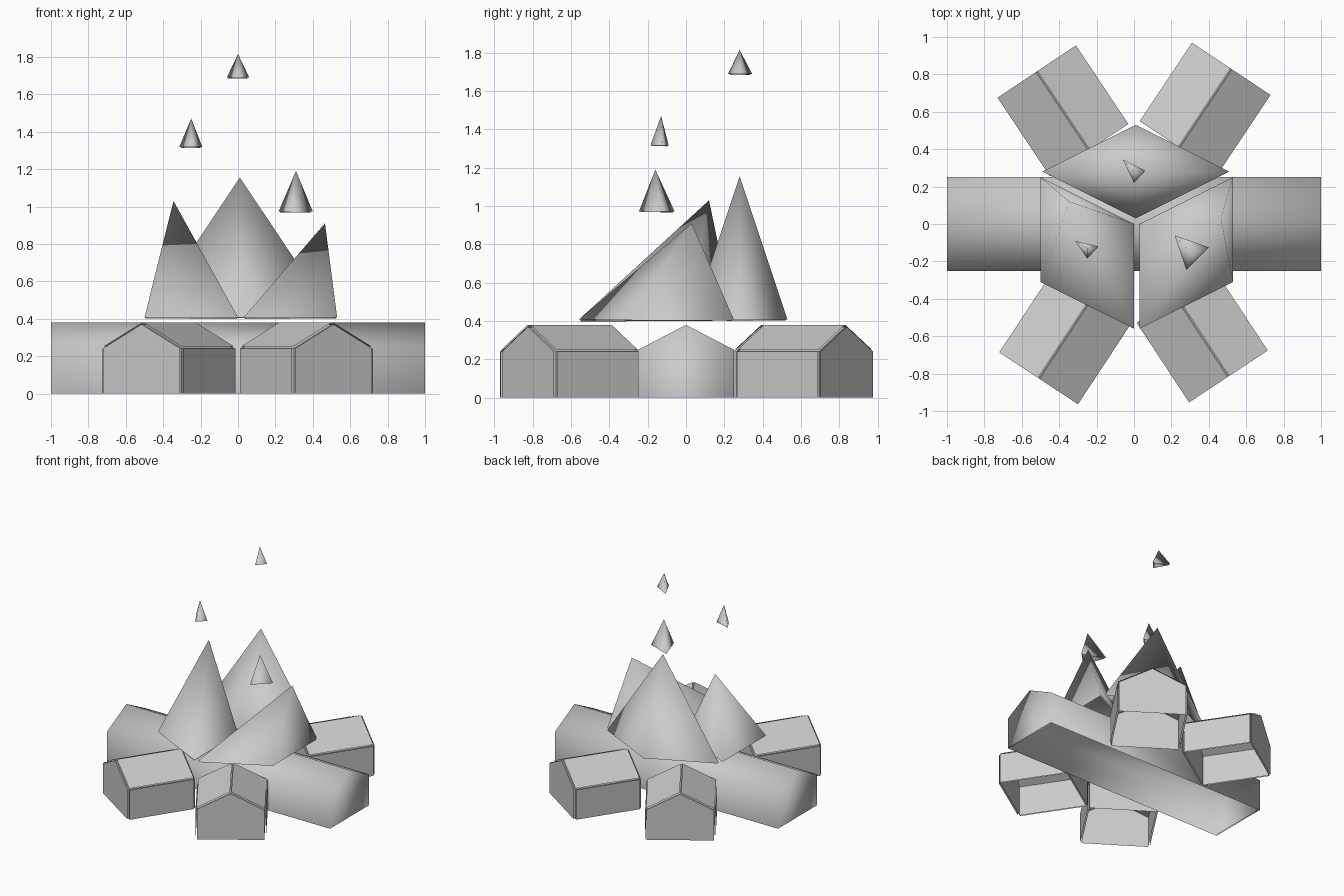
import bpy, bmesh, math
from mathutils import Vector

if "Cube" in bpy.data.objects:
    bpy.data.objects.remove(bpy.data.objects["Cube"])

GAP = 0.011  # distance between each part and its outline shell


def finish(name, bm, angle, flip=False):
    bm.normal_update()
    if flip:
        bmesh.ops.reverse_faces(bm, faces=bm.faces)
    me = bpy.data.meshes.new(name)
    bm.to_mesh(me)
    bm.free()
    ob = bpy.data.objects.new(name, me)
    bpy.context.collection.objects.link(ob)
    bpy.ops.object.select_all(action='DESELECT')
    ob.select_set(True)
    bpy.context.view_layer.objects.active = ob
    bpy.ops.object.shade_smooth_by_angle(angle=math.radians(angle))


# make an open-bottomed part plus a thin reversed outline shell around it
# split: the shell's faces come apart at the edges; otherwise bm is the shell itself
def outlined(name, bm, split):
    bmesh.ops.recalc_face_normals(bm, faces=bm.faces)
    bottom = [f for f in bm.faces if f.normal.z < -0.99]
    bmesh.ops.delete(bm, geom=bottom, context='FACES_ONLY')
    bm.normal_update()
    other = bm.copy()
    other.normal_update()
    if split:
        bmesh.ops.split_edges(other, edges=other.edges)
        other.normal_update()
        for f in other.faces:
            for v in f.verts:
                v.co += f.normal * GAP
        finish(name, bm, 30)
        finish(name + "_shell", other, 30, True)
    else:
        moves = [(v, v.normal * GAP) for v in other.verts]
        for v, m in moves:
            v.co -= m
        finish(name, other, 180)
        finish(name + "_shell", bm, 180, True)


# log: house profile swept between two ground points
def log(name, start, end, w, z1, z2, split):
    profile = [(-w, 0), (w, 0), (w, z1), (0, z2), (-w, z1)]
    a, b = Vector((*start, 0)), Vector((*end, 0))
    d = (b - a).normalized()
    side = Vector((-d.y, d.x, 0))
    bm = bmesh.new()
    rings = [[bm.verts.new(p + side * u + Vector((0, 0, z))) for u, z in profile]
             for p in (a, b)]
    for i in range(5):
        j = (i + 1) % 5
        bm.faces.new((rings[0][i], rings[0][j], rings[1][j], rings[1][i]))
    for r in rings:
        bm.faces.new(r)
    outlined(name, bm, split)


# flame: leaning pyramid from a base outline and a tip
def flame(name, base, z, tip):
    bm = bmesh.new()
    vs = [bm.verts.new((x, y, z)) for x, y in base]
    t = bm.verts.new(tip)
    bm.faces.new(vs)
    for i, v in enumerate(vs):
        bm.faces.new((v, vs[(i + 1) % len(vs)], t))
    outlined(name, bm, False)


# one long log with four short logs leaning in at the corners
log("long_log", (-1, 0), (1, 0), 0.25, 0.25, 0.38, False)
for name, start, end in (
        ("back_left", (-0.24, 0.395), (-0.52, 0.815)),
        ("back_right", (0.24, 0.41), (0.52, 0.83)),
        ("front_left", (-0.23, -0.40), (-0.51, -0.825)),
        ("front_right", (0.225, -0.39), (0.505, -0.815))):
    log("short_log_" + name, start, end, 0.247, 0.241, 0.37, True)

# three large four-sided flames
flame("flame_back", [(-0.49, 0.28), (0.01, 0.03), (0.51, 0.28), (0.01, 0.53)],
      0.407, (0.01, 0.28, 1.155))
flame("flame_left", [(-0.5, 0.25), (-0.5, -0.31), (0, -0.56), (0, 0)],
      0.407, (-0.345, 0.12, 1.03))
flame("flame_right", [(0.03, 0), (0.03, -0.56), (0.53, -0.31), (0.53, 0.25)],
      0.407, (0.465, 0.03, 0.91))

# three small three-sided sparks
flame("spark_top", [(-0.06, 0.345), (0, 0.22), (0.06, 0.285)], 1.69, (0, 0.28, 1.815))
flame("spark_middle", [(-0.315, -0.09), (-0.25, -0.185), (-0.19, -0.12)],
      1.317, (-0.25, -0.13, 1.47))
flame("spark_low", [(0.217, -0.06), (0.28, -0.245), (0.40, -0.125)],
      0.973, (0.31, -0.16, 1.19))
